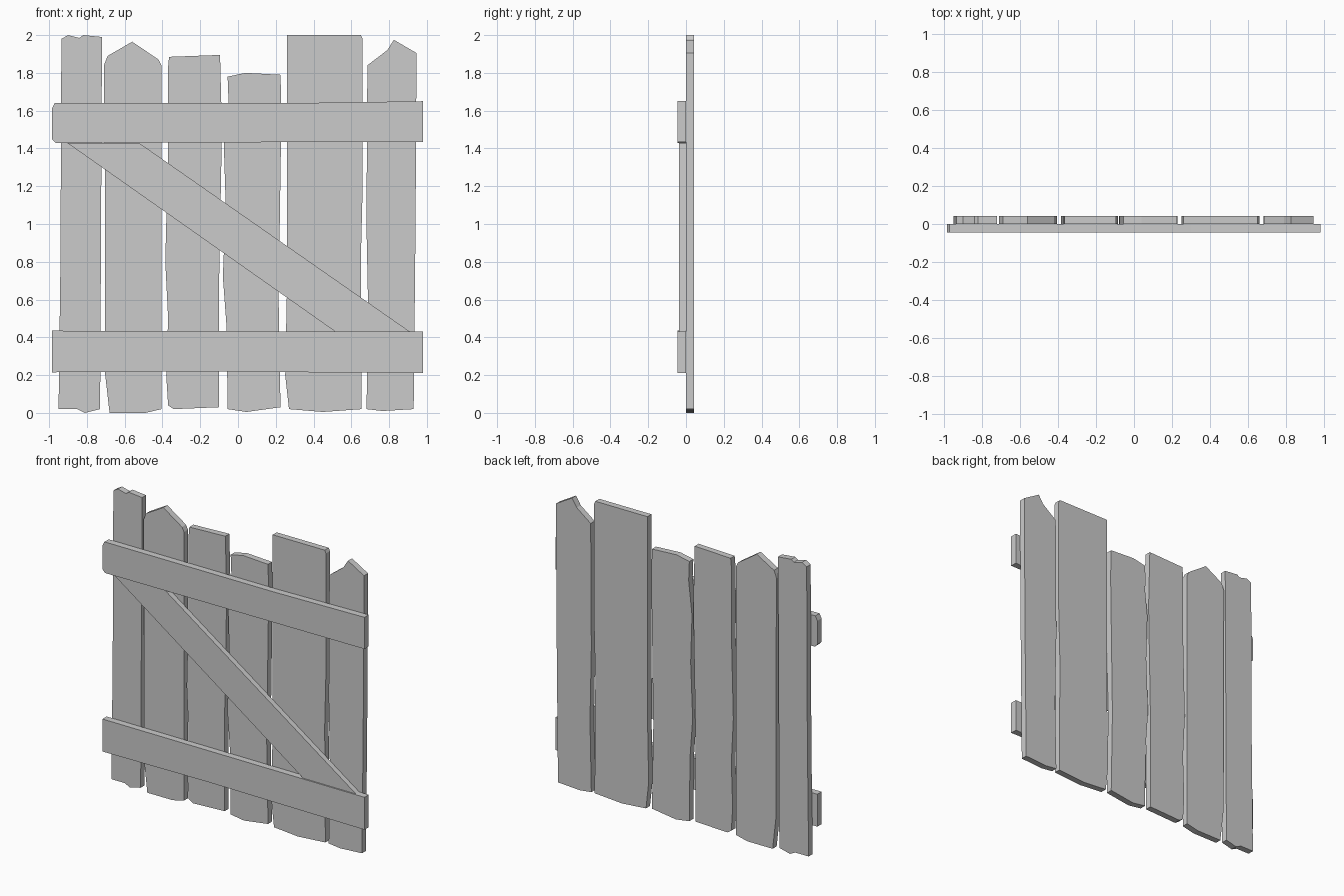
import bpy
import bmesh

# Remove the default object only
default_cube = bpy.data.objects.get("Cube")
if default_cube:
    bpy.data.objects.remove(default_cube, do_unlink=True)

# Single plain grey for every plank
grey = bpy.data.materials.new("plain grey")
grey.use_nodes = True
grey_colour = (0.6, 0.6, 0.6, 1.0)
grey.diffuse_color = grey_colour
grey.node_tree.nodes["Principled BSDF"].inputs["Base Color"].default_value = grey_colour

BOARD_BACK = 0.043
RAIL_FRONT = -0.045
BRACE_FRONT = -0.036


def plank(name, outline, front, back):
    """Extrude an outline in the x-z plane from front to back."""
    bm = bmesh.new()
    face = bm.faces.new([bm.verts.new((x, front, z)) for x, z in outline])
    extruded = bmesh.ops.extrude_face_region(bm, geom=[face])["geom"]
    moved = [item for item in extruded if isinstance(item, bmesh.types.BMVert)]
    bmesh.ops.translate(bm, verts=moved, vec=(0, back - front, 0))
    bmesh.ops.recalc_face_normals(bm, faces=bm.faces)
    mesh = bpy.data.meshes.new(name)
    bm.to_mesh(mesh)
    bm.free()
    mesh.materials.append(grey)
    plank_object = bpy.data.objects.new(name, mesh)
    bpy.context.scene.collection.objects.link(plank_object)
    return plank_object


def board(name, top, right_edge, bottom, left_edge):
    """Upright board: its four worn edges, listed clockwise from the top left."""
    return plank(name, top + right_edge + bottom + left_edge, 0, BOARD_BACK)


# Upright boards, from the model's right to its left
board("board_far_right",
      top=[(-.935, 1.98), (-.90, 2), (-.84, 1.985), (-.82, 2), (-.72, 1.99)],
      right_edge=[(-.725, 1)],
      bottom=[(-.73, .02), (-.81, 0), (-.85, .02), (-.95, .02)],
      left_edge=[(-.94, .8)])

board("board_right_pointed",
      top=[(-.71, 1.84), (-.69, 1.89), (-.56, 1.965), (-.42, 1.87), (-.405, 1.84)],
      right_edge=[(-.405, 1)],
      bottom=[(-.405, .02), (-.49, 0), (-.68, 0)],
      left_edge=[(-.705, .22), (-.705, 1.3)])

board("board_middle_right",
      top=[(-.37, 1.83), (-.365, 1.885), (-.095, 1.895)],
      right_edge=[(-.085, 1.5), (-.10, .7)],
      bottom=[(-.10, .03), (-.34, .02), (-.37, .04)],
      left_edge=[(-.38, .2), (-.37, .5), (-.385, .8), (-.37, 1.4)])

board("board_middle_left",
      top=[(-.055, 1.78), (.04, 1.8), (.225, 1.79)],
      right_edge=[(.23, 1.6), (.215, .6)],
      bottom=[(.225, .03), (.045, .005), (-.055, .02)],
      left_edge=[(-.06, .45), (-.08, .72), (-.065, 1.1), (-.075, 1.42), (-.05, 1.65)])

board("board_left_wide",
      top=[(.26, 2), (.65, 2), (.66, 1.98)],
      right_edge=[(.66, 1.2), (.65, .8)],
      bottom=[(.655, .02), (.45, .005), (.27, .02)],
      left_edge=[(.25, .2), (.26, .7)])

board("board_far_left",
      top=[(.685, 1.84), (.79, 1.92), (.825, 1.975), (.945, 1.905)],
      right_edge=[(.94, 1)],
      bottom=[(.93, .02), (.765, .01), (.68, .02)],
      left_edge=[(.69, .5), (.68, 1)])

# Horizontal rails across the front
plank("upper_rail",
      [(-.985, 1.61), (-.97, 1.64), (.3, 1.64), (.98, 1.65),
       (.98, 1.435), (-.965, 1.43), (-.985, 1.45)],
      RAIL_FRONT, 0)
plank("lower_rail",
      [(-.985, .435), (.98, .43), (.98, .21), (-.2, .22), (-.985, .215)],
      RAIL_FRONT, 0)

# Diagonal brace between the rails
plank("diagonal_brace",
      [(-.905, 1.43), (-.525, 1.43), (.91, .43), (.515, .43)],
      BRACE_FRONT, 0)
